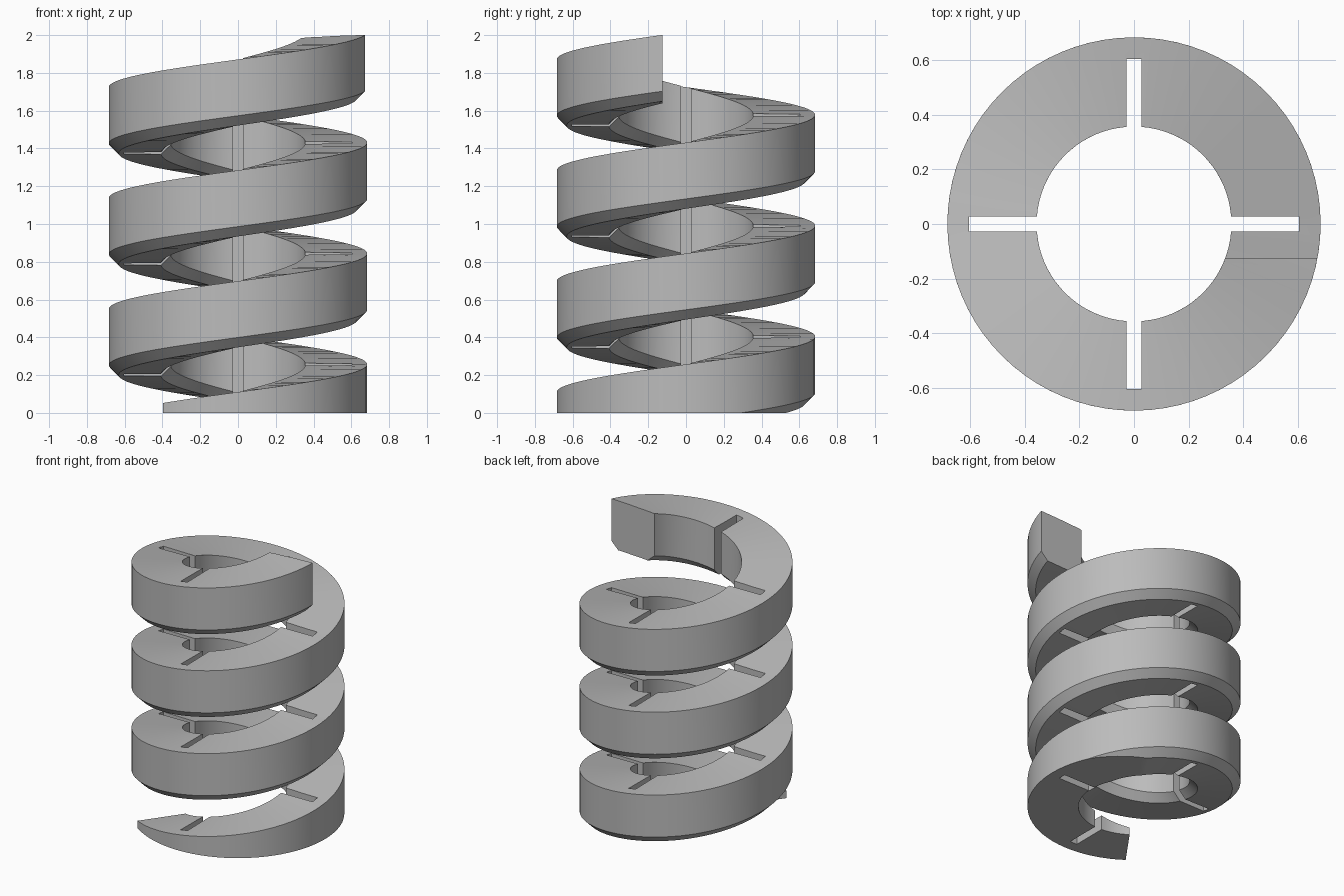
import bpy
import bmesh
import math

if "Cube" in bpy.data.objects:
    bpy.data.objects.remove(bpy.data.objects["Cube"], do_unlink=True)

R_IN, R_OUT = 0.357, 0.684
HEIGHT, BEVEL = 0.35, 0.052
PITCH = 0.587
START, END, STEP = 234.5, 1440.0, 4.5
TOP_AT_ZERO = 0.257 - PITCH     # top height extrapolated to angle zero

grey = bpy.data.materials.new("plain_grey")
grey.use_nodes = True
colour = (0.5, 0.5, 0.5, 1)
grey.diffuse_color = colour
grey.node_tree.nodes["Principled BSDF"].inputs["Base Color"].default_value = colour


def add_object(name, bm):
    bmesh.ops.recalc_face_normals(bm, faces=bm.faces[:])
    mesh = bpy.data.meshes.new(name)
    bm.to_mesh(mesh)
    bm.free()
    mesh.materials.append(grey)
    obj = bpy.data.objects.new(name, mesh)
    bpy.context.collection.objects.link(obj)
    return obj


def box(name, low, high):
    bm = bmesh.new()
    bmesh.ops.create_cube(bm, size=1)
    for v in bm.verts:
        v.co = [a + (b - a) * (c + 0.5) for a, b, c in zip(low, high, v.co)]
    return add_object(name, bm)


# Section: flat top, upright walls, both lower corners bevelled
profile = [(R_IN, 0), (R_OUT, 0), (R_OUT, BEVEL - HEIGHT),
           (R_OUT - BEVEL, -HEIGHT), (R_IN + BEVEL, -HEIGHT),
           (R_IN, BEVEL - HEIGHT)]

# Helical sweep of the section
bm = bmesh.new()
steps = round((END - START) / STEP)
rings = []
for i in range(steps + 1):
    deg = START + (END - START) * i / steps
    a = math.radians(deg)
    top = TOP_AT_ZERO + PITCH * deg / 360
    rings.append([bm.verts.new((r * math.cos(a), r * math.sin(a), top + z))
                  for r, z in profile])
n = len(profile)
for a, b in zip(rings, rings[1:]):
    for j in range(n):
        k = (j + 1) % n
        bm.faces.new((a[j], a[k], b[k], b[j]))
bm.faces.new(rings[0])
bm.faces.new(rings[-1])
coil = add_object("spiral_coil", bm)

# Cutters: ground plane, straight upper end, two crossing slot bars
SLOT, REACH = 0.027, 0.604
cutters = [
    box("ground_cutter", (-1, -1, -1), (1, 1, 0)),
    box("end_cutter", (0.2, -0.125, 1.53), (0.9, 0.2, 2.3)),
    box("slot_cutter_x", (-REACH, -SLOT, -0.5), (REACH, SLOT, 2.5)),
    box("slot_cutter_y", (-SLOT, -REACH, -0.5), (SLOT, REACH, 2.5)),
]
bpy.ops.object.select_all(action='DESELECT')
bpy.context.view_layer.objects.active = coil
coil.select_set(True)
for cutter in cutters:
    cutter.hide_render = True
    mod = coil.modifiers.new(cutter.name, 'BOOLEAN')
    mod.operation = 'DIFFERENCE'
    mod.solver = 'EXACT'
    mod.object = cutter
    bpy.ops.object.modifier_apply(modifier=mod.name)
for cutter in cutters:
    bpy.data.objects.remove(cutter, do_unlink=True)

# Smooth round walls, crisp edges
bpy.ops.object.shade_smooth_by_angle(angle=math.radians(25))
